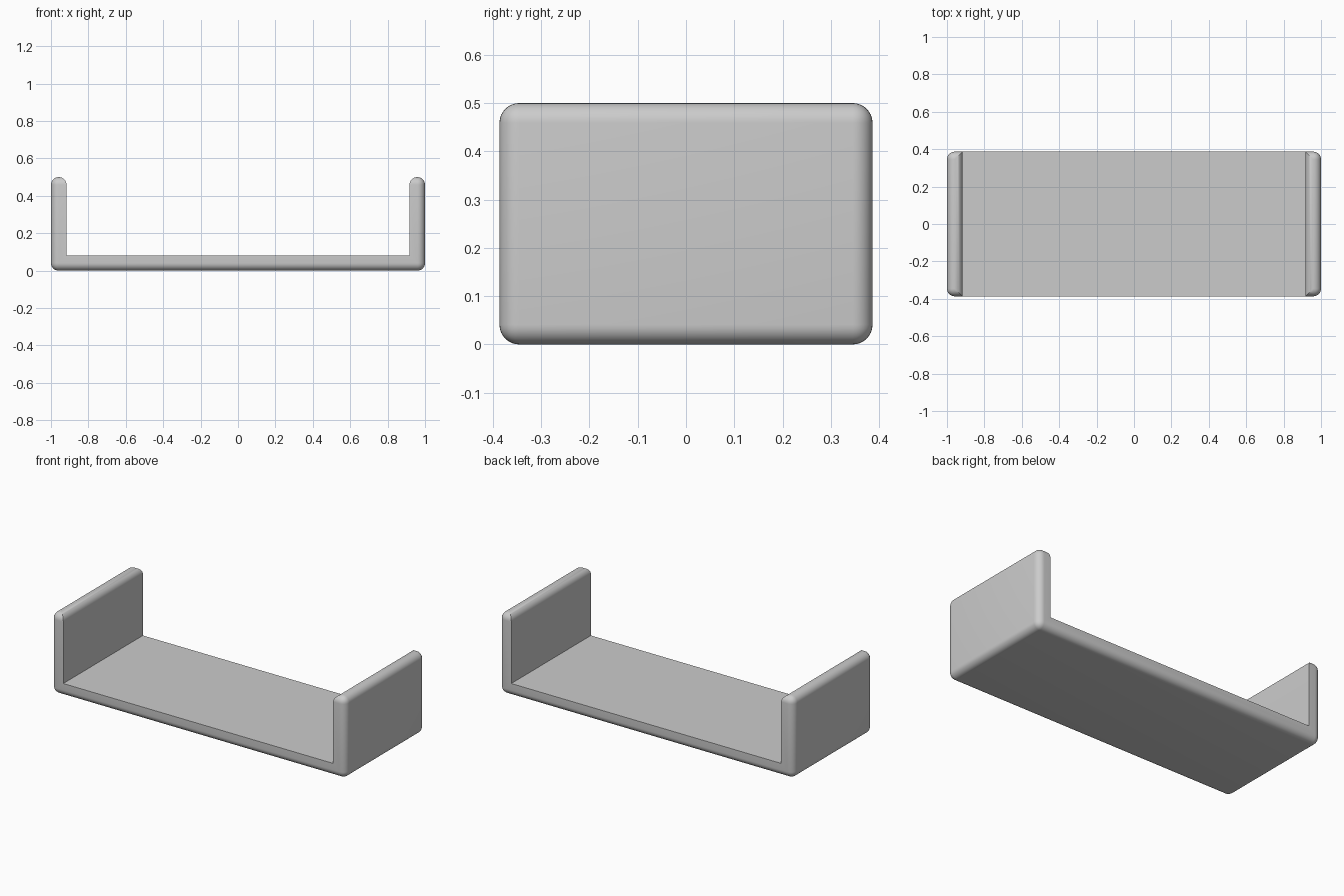
import bpy, bmesh, math

if "Cube" in bpy.data.objects:
    bpy.data.objects.remove(bpy.data.objects["Cube"])

L, W, H = 2.0, 0.773, 0.5      # overall size
WALL, BASE, R = 0.083, 0.081, 0.041


def add_object(name, bm):
    bmesh.ops.recalc_face_normals(bm, faces=bm.faces[:])
    mesh = bpy.data.meshes.new(name)
    bm.to_mesh(mesh)
    bm.free()
    obj = bpy.data.objects.new(name, mesh)
    bpy.context.collection.objects.link(obj)
    return obj


# Outer body: box with every edge rounded
bm = bmesh.new()
bmesh.ops.create_cube(bm, size=1)
for v in bm.verts:
    v.co = (v.co.x * L, v.co.y * W, (v.co.z + 0.5) * H)
bmesh.ops.bevel(bm, geom=bm.edges[:], offset=R, segments=8, profile=0.5, affect='EDGES')
tray = add_object("u_shaped_tray", bm)

# Opening: profile that flares at the top to round the inner wall edges
inner = L / 2 - WALL
right = [(inner, BASE)]
for i in range(9):
    t = math.pi / 2 * i / 8
    right.append((inner + R * (1 - math.cos(t)), H - R + R * math.sin(t)))
right.append((inner + R, H + 0.1))
profile = right + [(-x, z) for x, z in reversed(right)]

bm = bmesh.new()
face = bm.faces.new([bm.verts.new((x, -W, z)) for x, z in profile])
ext = bmesh.ops.extrude_face_region(bm, geom=[face])
moved = [g for g in ext["geom"] if isinstance(g, bmesh.types.BMVert)]
bmesh.ops.translate(bm, verts=moved, vec=(0, 2 * W, 0))
cutter = add_object("opening_cutter", bm)
cutter.hide_render = True

# Cut the opening, then smooth the rounded edges
mod = tray.modifiers.new("opening", 'BOOLEAN')
mod.operation = 'DIFFERENCE'
mod.solver = 'EXACT'
mod.object = cutter
bpy.context.view_layer.objects.active = tray
tray.select_set(True)
bpy.ops.object.modifier_apply(modifier=mod.name)
bpy.data.objects.remove(cutter)
bpy.ops.object.shade_smooth_by_angle(angle=math.radians(30))
